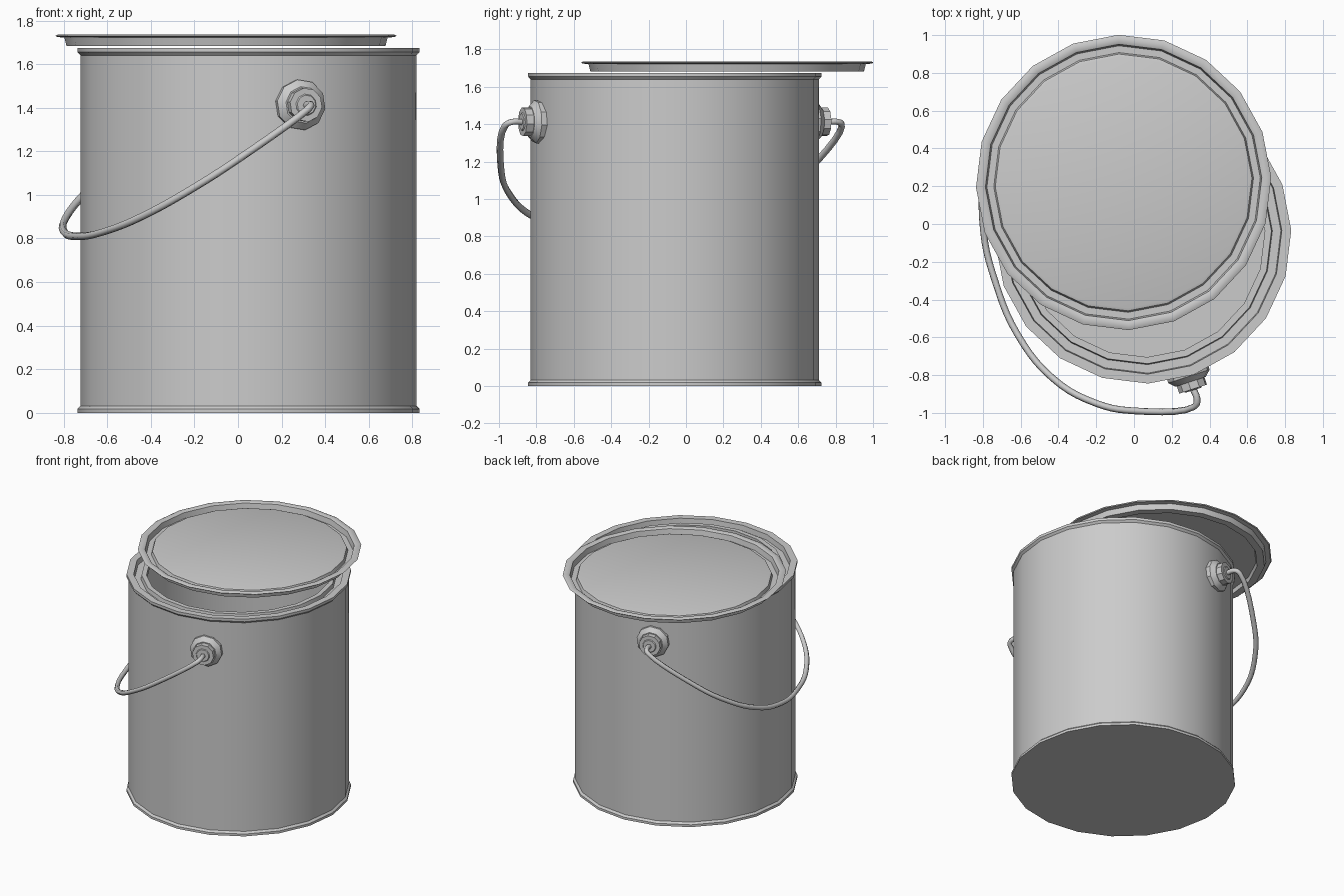
import bpy, bmesh, math
from mathutils import Vector, Matrix

if "Cube" in bpy.data.objects:
    bpy.data.objects.remove(bpy.data.objects["Cube"])

CAN = Vector((0.048, -0.06, 0))
LID = Vector((-0.055, 0.22, 0))
AXIS = math.radians(-72)  # plan direction of the handle pivots


def lathe(name, profile, sides, matrix, phase=0.0):
    """Revolve (radius, height) points about local z; radius 0 makes a pole."""
    bm = bmesh.new()
    rings = []
    for r, z in profile:
        if r == 0:
            rings.append([bm.verts.new((0, 0, z))] * sides)
        else:
            rings.append([bm.verts.new((r * math.cos(phase + 2 * math.pi * i / sides),
                                        r * math.sin(phase + 2 * math.pi * i / sides), z))
                          for i in range(sides)])
    for a, b in zip(rings, rings[1:]):
        for i in range(sides):
            j = (i + 1) % sides
            bm.faces.new(list(dict.fromkeys((a[i], a[j], b[j], b[i]))))
    bmesh.ops.recalc_face_normals(bm, faces=bm.faces)
    me = bpy.data.meshes.new(name)
    bm.to_mesh(me)
    bm.free()
    ob = bpy.data.objects.new(name, me)
    bpy.context.collection.objects.link(ob)
    ob.matrix_world = matrix
    smooth(ob)
    return ob


def smooth(ob):
    bpy.ops.object.select_all(action='DESELECT')
    ob.select_set(True)
    bpy.context.view_layer.objects.active = ob
    bpy.ops.object.shade_smooth_by_angle(angle=math.radians(30))


PHASE = math.radians(2)

# Can: hollow shell with beaded ends and a grooved rim
lathe("can_body", [(0, 0), (0.785, 0), (0.785, 0.018), (0.771, 0.032),
                   (0.771, 1.64), (0.785, 1.655), (0.785, 1.675),
                   (0.735, 1.675), (0.73, 1.635), (0.685, 1.635), (0.68, 1.665),
                   (0.645, 1.665), (0.645, 1.62), (0.755, 1.615),
                   (0.755, 0.03), (0, 0.03)],
      20, Matrix.Translation(CAN), PHASE)

# Lid: curled flange, pressed groove and flat centre panel
lathe("lid", [(0, 1.72), (0.665, 1.72), (0.68, 1.715), (0.688, 1.69),
              (0.724, 1.69), (0.732, 1.73), (0.745, 1.736), (0.77, 1.736),
              (0.782, 1.73), (0.775, 1.724), (0.742, 1.722), (0.732, 1.682),
              (0.68, 1.682), (0.672, 1.71), (0, 1.71)],
      20, Matrix.Translation(LID), PHASE)

# Handle pivots on opposite sides
for name, turn in (("front_pivot", 0), ("back_pivot", math.pi)):
    m = (Matrix.Translation(CAN + Vector((0, 0, 1.413)))
         @ Matrix.Rotation(AXIS + turn, 4, 'Z') @ Matrix.Rotation(math.pi / 2, 4, 'Y'))
    lathe(name, [(0, 0.74), (0.115, 0.74), (0.117, 0.785), (0.085, 0.815),
                 (0.078, 0.815), (0.078, 0.856), (0.05, 0.856), (0.045, 0.862), (0, 0.862)],
          10, m, math.radians(9))

# Wire handle: half path (along pivots, sideways, height), mirrored
half = [(0.84, 0, 1.41), (0.925, 0, 1.41), (0.947, 0.025, 1.39), (0.87, 0.33, 1.165),
        (0.77, 0.51, 1.035), (0.57, 0.69, 0.905), (0.29, 0.795, 0.83)]
path = half + [(0, 0.82, 0.81)] + [(-u, v, z) for u, v, z in reversed(half)]
a = Vector((math.cos(AXIS), math.sin(AXIS), 0))
b = Vector((a.y, -a.x, 0))
cu = bpy.data.curves.new("wire_handle", 'CURVE')
cu.dimensions = '3D'
cu.bevel_depth = 0.018
cu.bevel_resolution = 1
cu.resolution_u = 5
cu.use_fill_caps = True
sp = cu.splines.new('BEZIER')
sp.bezier_points.add(len(path) - 1)
for p, (u, v, z) in zip(sp.bezier_points, path):
    p.co = CAN + a * u + b * v + Vector((0, 0, z))
    p.handle_left_type = p.handle_right_type = 'AUTO'
wire = bpy.data.objects.new("wire_handle", cu)
bpy.context.collection.objects.link(wire)
bpy.ops.object.select_all(action='DESELECT')
wire.select_set(True)
bpy.context.view_layer.objects.active = wire
bpy.ops.object.convert(target='MESH')
bpy.ops.object.shade_smooth_by_angle(angle=math.radians(65))
